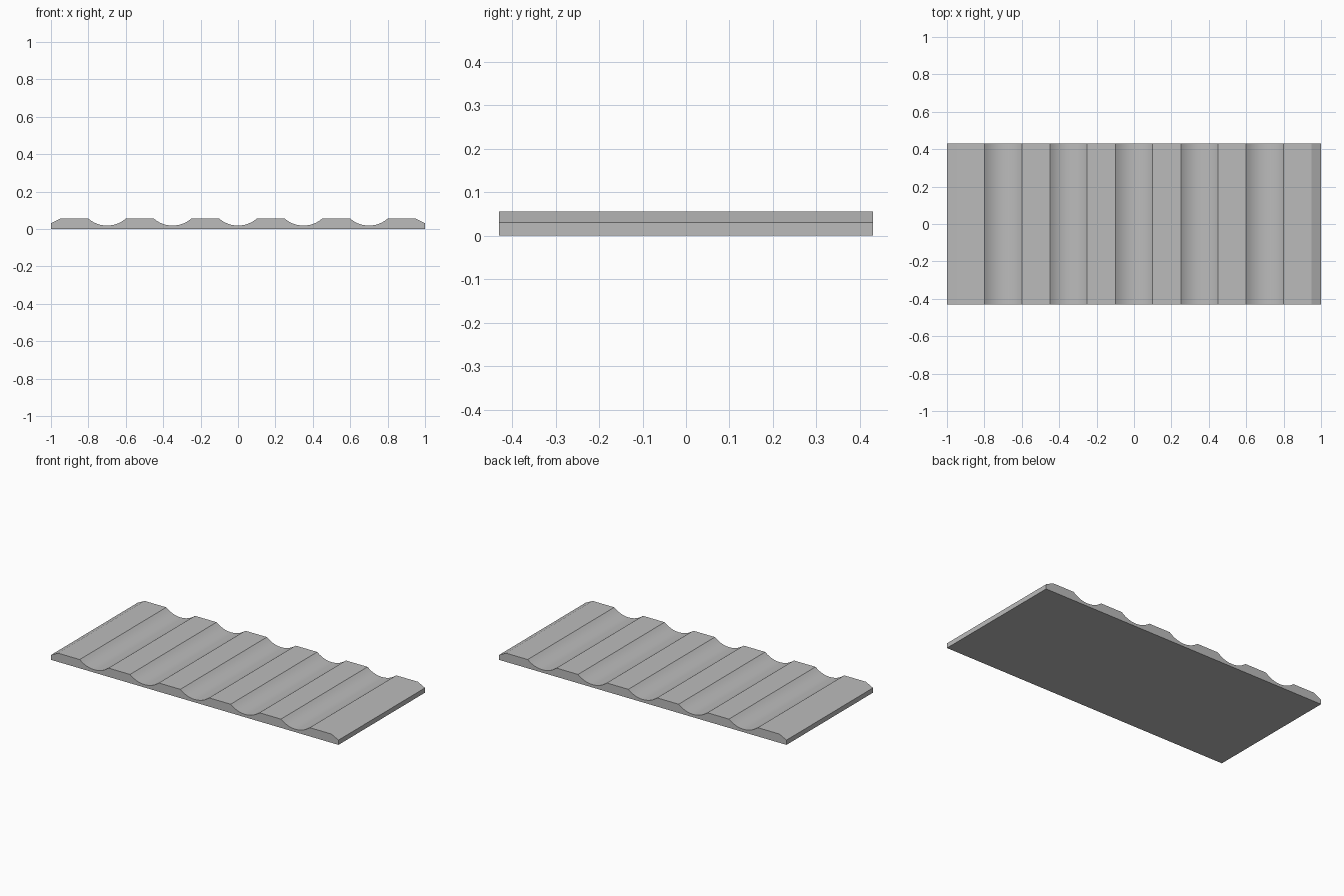
import bpy, bmesh, math

cube = bpy.data.objects.get("Cube")
if cube:
    bpy.data.objects.remove(cube, do_unlink=True)

HALF_LENGTH, HALF_DEPTH = 1.0, 0.43
TOP, FLOOR, END = 0.055, 0.018, 0.03
PITCH, HALF_GROOVE, STEPS = 0.35, 0.1, 12

# Plain grey material
grey = bpy.data.materials.new("grey")
grey.use_nodes = True
colour = (0.5, 0.5, 0.5, 1)
grey.diffuse_color = colour
grey.node_tree.nodes["Principled BSDF"].inputs["Base Color"].default_value = colour


def groove(centre):
    """Circular scoop sampled from left to right."""
    sag = TOP - FLOOR
    radius = (HALF_GROOVE ** 2 + sag ** 2) / (2 * sag)
    sweep = math.asin(HALF_GROOVE / radius)
    angles = [sweep * (2 * i / STEPS - 1) for i in range(STEPS + 1)]
    return [(centre + radius * math.sin(a), FLOOR + radius * (1 - math.cos(a)))
            for a in angles]


# Side profile: flat base, chamfered ends and five scoops
profile = [(HALF_LENGTH, 0), (-HALF_LENGTH, 0), (-HALF_LENGTH, END), (-0.95, TOP)]
for n in range(-2, 3):
    profile += groove(n * PITCH)
profile += [(0.95, TOP), (HALF_LENGTH, END)]

# Extrude the profile through the depth of the panel
bm = bmesh.new()
side = bm.faces.new([bm.verts.new((x, -HALF_DEPTH, z)) for x, z in profile])
result = bmesh.ops.extrude_face_region(bm, geom=[side])
moved = [v for v in result["geom"] if isinstance(v, bmesh.types.BMVert)]
bmesh.ops.translate(bm, verts=moved, vec=(0, 2 * HALF_DEPTH, 0))
bmesh.ops.recalc_face_normals(bm, faces=bm.faces)

mesh = bpy.data.meshes.new("grooved_panel")
bm.to_mesh(mesh)
bm.free()
mesh.materials.append(grey)
panel = bpy.data.objects.new("grooved_panel", mesh)
bpy.context.collection.objects.link(panel)

# Smooth scoops with crisp rims
bpy.ops.object.select_all(action="DESELECT")
panel.select_set(True)
bpy.context.view_layer.objects.active = panel
bpy.ops.object.shade_smooth_by_angle(angle=math.radians(20))
